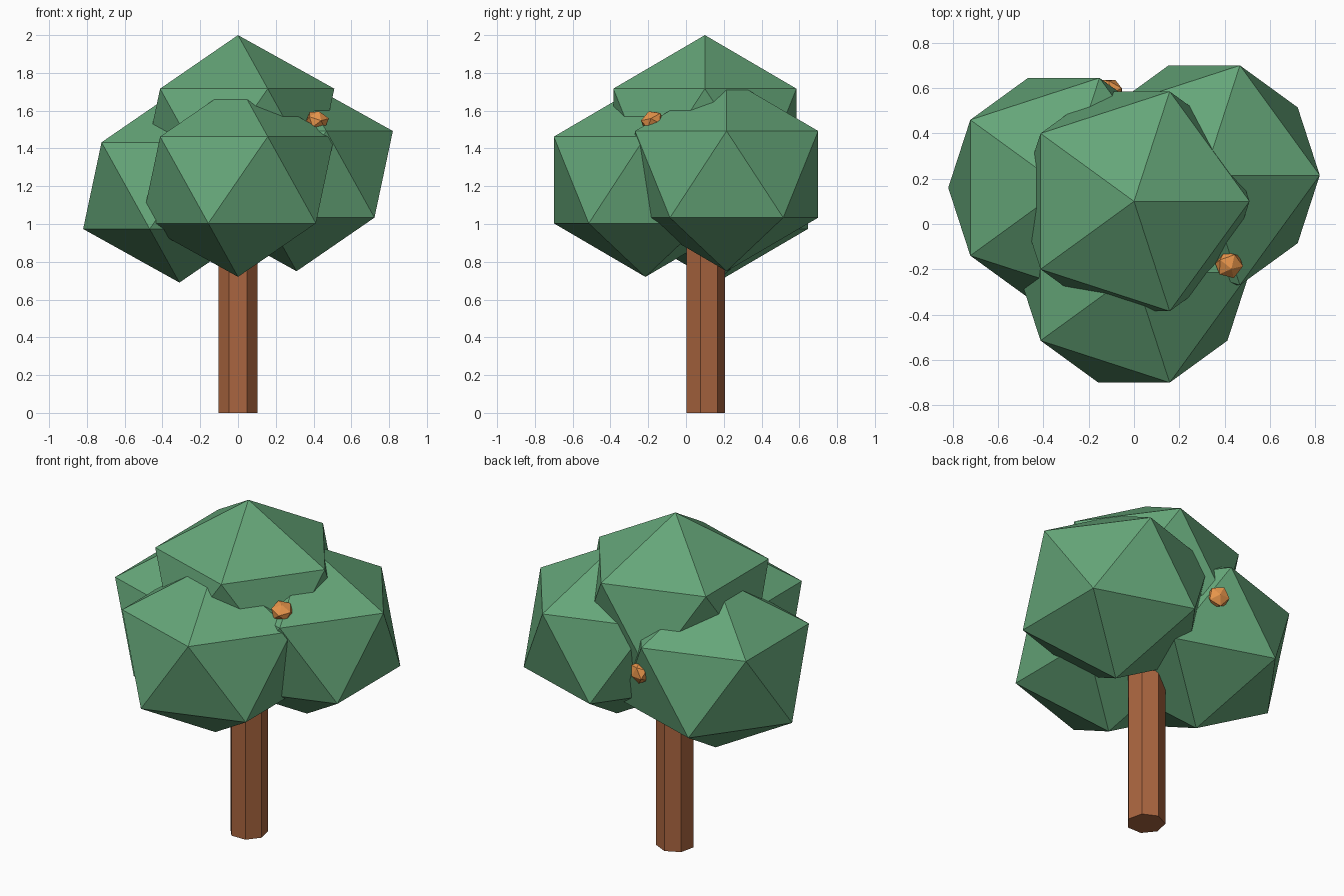
import bpy
from mathutils import Vector

if "Cube" in bpy.data.objects:
    bpy.data.objects.remove(bpy.data.objects["Cube"])


def material(name, color):
    m = bpy.data.materials.new(name)
    m.diffuse_color = (*color, 1)
    m.use_nodes = True
    m.node_tree.nodes["Principled BSDF"].inputs["Base Color"].default_value = m.diffuse_color
    return m


LEAF = material("leaf_green", (0.13, 0.38, 0.19))
BARK = material("bark_brown", (0.40, 0.13, 0.05))
FRUIT = material("fruit_orange", (0.80, 0.30, 0.07))


def blob(name, center, radius, height, mat, normal=(0, 0, 1)):
    """Squashed icosahedron whose short axis points along normal."""
    bpy.ops.mesh.primitive_ico_sphere_add(subdivisions=1, radius=1, location=center)
    ob = bpy.context.object
    ob.name = name
    ob.scale = (radius, radius, height)
    n = Vector(normal)
    if n.x or n.y:
        ob.rotation_euler = Vector((0, 0, 1)).rotation_difference(n).to_euler()
    ob.data.materials.append(mat)
    return ob


# Seven-sided trunk running up into the crown
bpy.ops.mesh.primitive_cylinder_add(vertices=7, radius=0.107, depth=1.2,
                                    location=(0, 0.1, 0.6))
trunk = bpy.context.object
trunk.name = "trunk"
trunk.data.materials.append(BARK)

# Four overlapping foliage clumps
for name, center in {
    "foliage_top": (0, 0.10, 1.487),
    "foliage_front": (0, -0.215, 1.233),
    "foliage_right": (0.31, 0.215, 1.263),
    "foliage_left": (-0.31, 0.16, 1.203),
}.items():
    blob(name, center, 0.57, 0.513, LEAF)

# Two small fruits sitting on the foliage
blob("fruit_front", (0.42, -0.18, 1.55), 0.065, 0.05, FRUIT, (0.2, -0.35, 0.9))
blob("fruit_back", (-0.105, 0.592, 1.25), 0.065, 0.05, FRUIT, (0.45, 0.85, -0.2))
